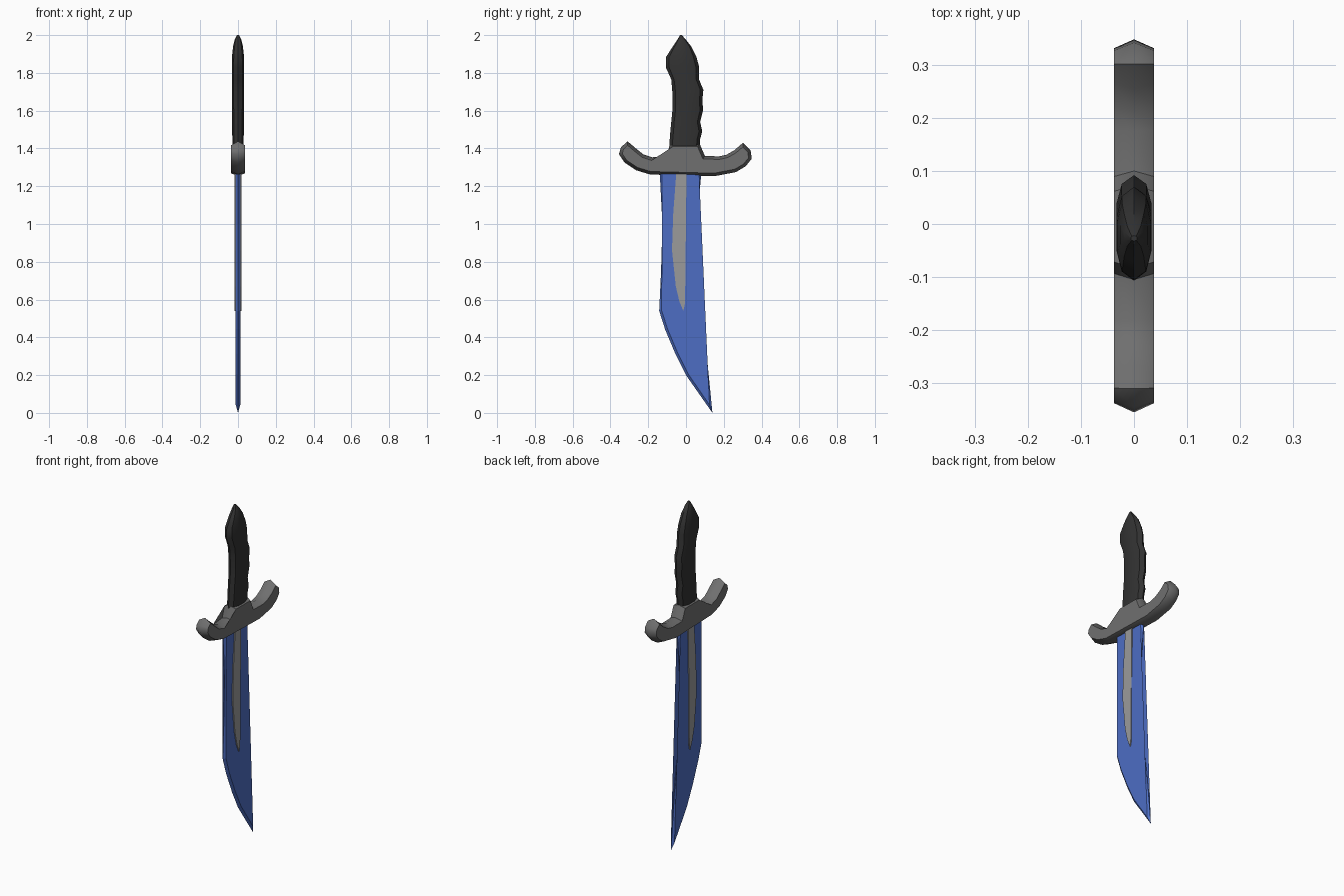
import bpy, bmesh, math
from mathutils import Vector

if "Cube" in bpy.data.objects:
    bpy.data.objects.remove(bpy.data.objects["Cube"])


def material(name, rgb):
    m = bpy.data.materials.new(name)
    m.diffuse_color = (*rgb, 1)
    m.use_nodes = True
    m.node_tree.nodes["Principled BSDF"].inputs["Base Color"].default_value = m.diffuse_color
    return m


BLUE = material("blue blade", (0.075, 0.155, 0.55))
SILVER = material("light grey", (0.33, 0.33, 0.33))
STEEL = material("mid grey", (0.16, 0.16, 0.16))
BLACK = material("near black", (0.032, 0.032, 0.032))


def inset(pts, d):
    # mitred inward offset of a counter-clockwise outline
    out = []
    n = len(pts)
    for i in range(n):
        p = Vector(pts[i])
        a = (p - Vector(pts[i - 1])).normalized()
        b = (Vector(pts[(i + 1) % n]) - p).normalized()
        na, nb = Vector((-a.y, a.x)), Vector((-b.y, b.x))
        m = na + nb
        m = m.normalized() if m.length > 1e-4 else na
        out.append(p + m * min(d / max(m.dot(na), 0.1), d * 3.5))
    return out


def skin(name, rings, mat, smooth):
    # joins equal rings of points and caps both ends
    bm = bmesh.new()
    vs = [[bm.verts.new(p) for p in r] for r in rings]
    n = len(vs[0])
    for lo, hi in zip(vs, vs[1:]):
        for i in range(n):
            j = (i + 1) % n
            bm.faces.new((lo[i], lo[j], hi[j], hi[i]))
    bm.faces.new(vs[0][::-1])
    bm.faces.new(vs[-1])
    bmesh.ops.triangulate(bm, faces=[f for f in bm.faces if len(f.verts) > 4])
    bmesh.ops.recalc_face_normals(bm, faces=bm.faces)
    me = bpy.data.meshes.new(name)
    bm.to_mesh(me)
    bm.free()
    me.materials.append(mat)
    ob = bpy.data.objects.new(name, me)
    bpy.context.collection.objects.link(ob)
    if smooth:
        bpy.ops.object.select_all(action='DESELECT')
        ob.select_set(True)
        bpy.context.view_layer.objects.active = ob
        bpy.ops.object.shade_smooth_by_angle(angle=math.radians(smooth))
    return ob


def ridged_plate(name, outline, half, bevel, mat, smooth=0):
    # plate in the YZ plane: widest at x = 0, side faces set in by the bevel
    side = inset(outline, bevel)
    return skin(name, [[(-half, y, z) for y, z in side],
                       [(0, y, z) for y, z in outline],
                       [(half, y, z) for y, z in side]], mat, smooth)


# Curved blade
ridged_plate("blade", [
    (-0.14, 1.29), (-0.125, 1.0), (-0.132, 0.75), (-0.142, 0.54),
    (-0.11, 0.44), (-0.055, 0.31), (0.0, 0.2), (0.14, 0.0),
    (0.107, 0.335), (0.077, 0.54), (0.06, 0.8), (0.057, 1.0),
    (0.083, 1.29)], 0.012, 0.013, BLUE)

# Raised centre strip, showing on both sides of the blade
strip = [(-0.05, 1.29), (-0.068, 1.05), (-0.074, 0.86), (-0.054, 0.67),
         (-0.035, 0.59), (-0.014, 0.54), (-0.005, 0.58), (-0.006, 0.9),
         (0.003, 1.29)]
skin("blade_strip", [[(x, y, z) for y, z in strip] for x in (-0.018, 0.018)],
     SILVER, 0)

# Cross guard with upturned ends
ridged_plate("guard", [
    (-0.19, 1.262), (0.15, 1.253), (0.265, 1.275), (0.315, 1.305),
    (0.348, 1.345), (0.342, 1.39), (0.302, 1.43), (0.255, 1.39),
    (0.215, 1.367), (0.175, 1.358), (0.1, 1.36), (0.072, 1.425),
    (-0.083, 1.425), (-0.105, 1.36), (-0.18, 1.353), (-0.225, 1.368),
    (-0.265, 1.4), (-0.31, 1.438), (-0.345, 1.405), (-0.355, 1.37),
    (-0.325, 1.325), (-0.265, 1.285)], 0.038, 0.016, STEEL, 50)

# Grip: stations of z, back y, finger-side y, half width
stations = [(1.39, -0.09, 0.07, 0.030), (1.45, -0.086, 0.075, 0.030),
            (1.49, -0.083, 0.086, 0.031), (1.54, -0.078, 0.075, 0.031),
            (1.6, -0.072, 0.09, 0.032), (1.66, -0.071, 0.087, 0.033),
            (1.71, -0.073, 0.092, 0.033), (1.765, -0.078, 0.069, 0.033),
            (1.83, -0.107, 0.07, 0.033), (1.885, -0.105, 0.055, 0.032),
            (1.94, -0.07, 0.028, 0.026), (1.975, -0.046, 0.0, 0.018),
            (2.0, -0.032, -0.022, 0.006)]
section = [(0, -1), (0.7, -0.8), (1, -0.35), (1, 0.35), (0.7, 0.8), (0, 1),
           (-0.7, 0.8), (-1, 0.35), (-1, -0.35), (-0.7, -0.8)]
skin("grip", [[(sx * h, (a + b) / 2 + sy * (b - a) / 2, z)
               for sx, sy in section] for z, a, b, h in stations], BLACK, 30)
